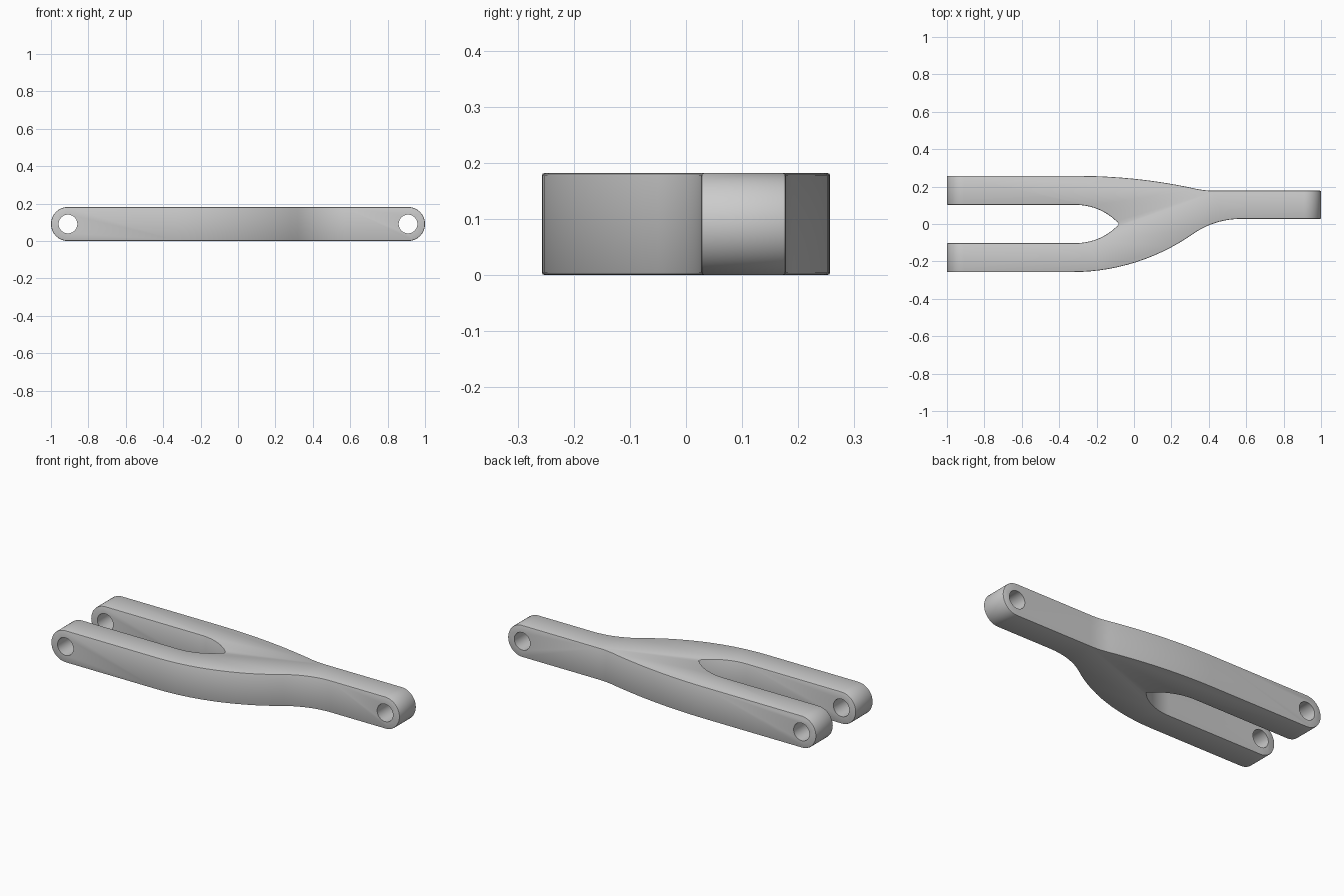
import bpy, bmesh, math

if "Cube" in bpy.data.objects:
    bpy.data.objects.remove(bpy.data.objects["Cube"])

H = 0.182          # thickness
R = H / 2          # radius of rounded ends
HOLE_X, HOLE_R = 0.909, 0.05


def arc(flat, end, n=14):
    """Circular arc from 'flat' (where the tangent runs along x) to 'end'."""
    dx, dy = end[0] - flat[0], end[1] - flat[1]
    r = (dx * dx + dy * dy) / (2 * abs(dy))
    sweep = math.asin(min(1, abs(dx) / r))
    sx, sy = math.copysign(1, dx), math.copysign(1, dy)
    return [(flat[0] + sx * r * math.sin(sweep * i / n),
             flat[1] + sy * r * (1 - math.cos(sweep * i / n))) for i in range(n + 1)]


def prism(name, points, direction):
    """Extrude a closed outline along a vector."""
    bm = bmesh.new()
    face = bm.faces.new([bm.verts.new(p) for p in points])
    new = bmesh.ops.extrude_face_region(bm, geom=[face])["geom"]
    bmesh.ops.translate(bm, vec=direction, verts=[g for g in new if isinstance(g, bmesh.types.BMVert)])
    bmesh.ops.recalc_face_normals(bm, faces=bm.faces)
    mesh = bpy.data.meshes.new(name)
    bm.to_mesh(mesh)
    bm.free()
    ob = bpy.data.objects.new(name, mesh)
    bpy.context.collection.objects.link(ob)
    return ob


def boolean(ob, cutter, operation):
    cutter.hide_render = True
    mod = ob.modifiers.new(operation, 'BOOLEAN')
    mod.operation, mod.object, mod.solver = operation, cutter, 'EXACT'
    bpy.ops.object.modifier_apply(modifier=mod.name)
    bpy.data.objects.remove(cutter)


# Forked plan outline, overlong at the ends so the side profile trims it
slot = arc((-0.31, 0.102), (-0.08, 0))
plan = [(-1.1, -0.257)]
plan += arc((-0.33, -0.257), (0.32, -0.05))
plan += arc((0.57, 0.027), (0.32, -0.05))[-2::-1]
plan += [(1.1, 0.027), (1.1, 0.178)]
plan += arc((0.43, 0.178), (0.31, 0.193), 6)
plan += arc((-0.3, 0.257), (0.31, 0.193))[-2::-1]
plan += [(-1.1, 0.257), (-1.1, 0.102)]
plan += slot
plan += [(x, -y) for x, y in slot[-2::-1]]
plan += [(-1.1, -0.102)]
link = prism("forked_link_arm", [(x, y, -0.05) for x, y in plan], (0, 0, H + 0.1))
bpy.context.view_layer.objects.active = link
link.select_set(True)

# Rounded side profile
side = []
for sign, start in ((1, -90), (-1, 90)):
    for i in range(25):
        a = math.radians(start + 7.5 * i)
        side.append((sign * (1 - R) + R * math.cos(a), -0.5, R + R * math.sin(a)))
boolean(link, prism("side_profile", side, (0, 1, 0)), 'INTERSECT')

# Softened edges
bev = link.modifiers.new("soft_edges", 'BEVEL')
bev.width, bev.segments = 0.005, 2
bev.limit_method, bev.angle_limit = 'ANGLE', math.radians(60)
bev.use_clamp_overlap = False
bpy.ops.object.modifier_apply(modifier=bev.name)

# Pin holes through both ends
for x in (-HOLE_X, HOLE_X):
    ring = [(x + HOLE_R * math.cos(math.tau * i / 40), -0.5,
             R + HOLE_R * math.sin(math.tau * i / 40)) for i in range(40)]
    boolean(link, prism("pin_hole", ring, (0, 1, 0)), 'DIFFERENCE')

bpy.ops.object.shade_smooth_by_angle(angle=math.radians(35))
